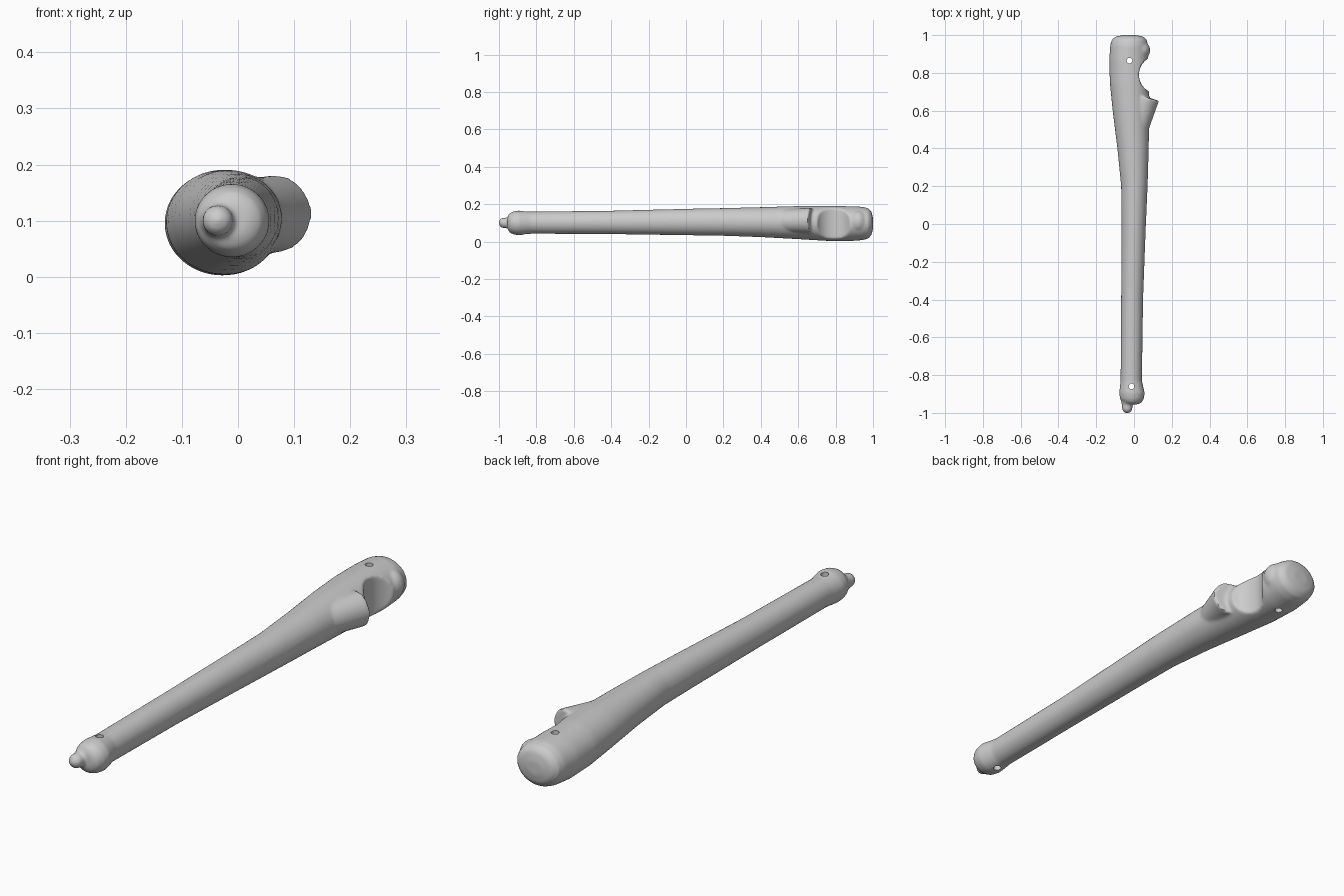
import bpy, bmesh, math
from mathutils import Vector, Matrix

cube = bpy.data.objects.get("Cube")
if cube:
    bpy.data.objects.remove(cube, do_unlink=True)

bone = bpy.data.materials.new("bone_grey")
bone.use_nodes = True
colour = (0.6, 0.6, 0.6, 1)
bone.diffuse_color = colour
bone.node_tree.nodes["Principled BSDF"].inputs["Base Color"].default_value = colour


def finish(name, bm):
    bmesh.ops.recalc_face_normals(bm, faces=bm.faces)
    mesh = bpy.data.meshes.new(name)
    bm.to_mesh(mesh)
    bm.free()
    ob = bpy.data.objects.new(name, mesh)
    mesh.materials.append(bone)
    bpy.context.collection.objects.link(ob)
    return ob


def loft(name, stations, sides=48):
    """Elliptical rings along y: (y, left x, right x, low z, high z)."""
    bm = bmesh.new()
    rings = []
    for y, x0, x1, z0, z1 in stations:
        ring = []
        for i in range(sides):
            a = math.tau * i / sides
            ring.append(bm.verts.new(((x0 + x1) / 2 + (x1 - x0) / 2 * math.cos(a), y,
                                      (z0 + z1) / 2 + (z1 - z0) / 2 * math.sin(a))))
        rings.append(ring)
    for a, b in zip(rings, rings[1:]):
        for i in range(sides):
            j = (i + 1) % sides
            bm.faces.new((a[i], a[j], b[j], b[i]))
    bm.faces.new(rings[0])
    bm.faces.new(rings[-1])
    return finish(name, bm)


def rod(name, start, end, r1, r2, sides=48):
    start, end = Vector(start), Vector(end)
    axis = end - start
    bm = bmesh.new()
    bmesh.ops.create_cone(bm, cap_ends=True, segments=sides, radius1=r1, radius2=r2,
                          depth=axis.length,
                          matrix=Matrix.Translation((start + end) / 2)
                          @ axis.to_track_quat('Z', 'Y').to_matrix().to_4x4())
    return finish(name, bm)


def ball(name, centre, size):
    bm = bmesh.new()
    bmesh.ops.create_uvsphere(bm, u_segments=32, v_segments=20, radius=1,
                              matrix=Matrix.Translation(centre) @ Matrix.Diagonal((*size, 1)))
    return finish(name, bm)


def apply(ob, kind, **settings):
    bpy.context.view_layer.objects.active = ob
    mod = ob.modifiers.new(kind.lower(), kind)
    for key, value in settings.items():
        setattr(mod, key, value)
    bpy.ops.object.modifier_apply(modifier=mod.name)


def combine(ob, tool, operation):
    tool.hide_render = True
    apply(ob, 'BOOLEAN', object=tool, operation=operation, solver='EXACT')
    bpy.data.objects.remove(tool, do_unlink=True)


# Shaft, from the small rounded head to the wide blunt end
shaft = loft("bone_shaft", [
    (-0.955, -0.04, 0.02, 0.07, 0.13),
    (-0.945, -0.06, 0.04, 0.05, 0.15),
    (-0.925, -0.074, 0.052, 0.039, 0.161),
    (-0.895, -0.078, 0.057, 0.034, 0.166),
    (-0.865, -0.075, 0.05, 0.037, 0.163),
    (-0.83, -0.071, 0.042, 0.042, 0.16),
    (-0.4, -0.068, 0.048, 0.04, 0.165),
    (0.0, -0.066, 0.063, 0.034, 0.175),
    (0.2, -0.068, 0.072, 0.031, 0.179),
    (0.4, -0.088, 0.078, 0.024, 0.184),
    (0.6, -0.113, 0.08, 0.013, 0.19),
    (0.75, -0.128, 0.08, 0.004, 0.191),
    (0.87, -0.131, 0.076, 0.002, 0.189),
    (0.945, -0.126, 0.074, 0.008, 0.186),
    (0.975, -0.118, 0.068, 0.017, 0.178),
    (0.992, -0.098, 0.05, 0.036, 0.16),
    (1.0, -0.06, 0.01, 0.07, 0.125)])

# Curved joint notch, then the processes on either side of it
combine(shaft, rod("joint_notch", (0.126, 0.79, -0.1), (0.126, 0.79, 0.3), 0.1, 0.1), 'DIFFERENCE')
for part in (rod("side_process", (-0.02, 0.39, 0.108), (0.066, 0.672, 0.112), 0.055, 0.069),
             ball("notch_lip", (0.036, 0.92, 0.106), (0.05, 0.048, 0.058)),
             rod("pointed_tip_neck", (-0.034, -0.9, 0.1), (-0.036, -0.98, 0.1), 0.042, 0.024),
             ball("pointed_tip", (-0.036, -0.972, 0.1), (0.028, 0.03, 0.028))):
    combine(shaft, part, 'UNION')

# Blend the joins into one organic surface
apply(shaft, 'REMESH', mode='VOXEL', voxel_size=0.0065)
apply(shaft, 'SMOOTH', factor=0.5, iterations=5)

# Small drilled holes right through both ends
for x, y in ((-0.024, 0.865), (-0.013, -0.86)):
    combine(shaft, rod("drill_hole", (x, y, -0.1), (x, y, 0.3), 0.015, 0.015, 24), 'DIFFERENCE')

bpy.ops.object.select_all(action='DESELECT')
shaft.select_set(True)
bpy.context.view_layer.objects.active = shaft
bpy.ops.object.shade_smooth_by_angle(angle=math.radians(40))
